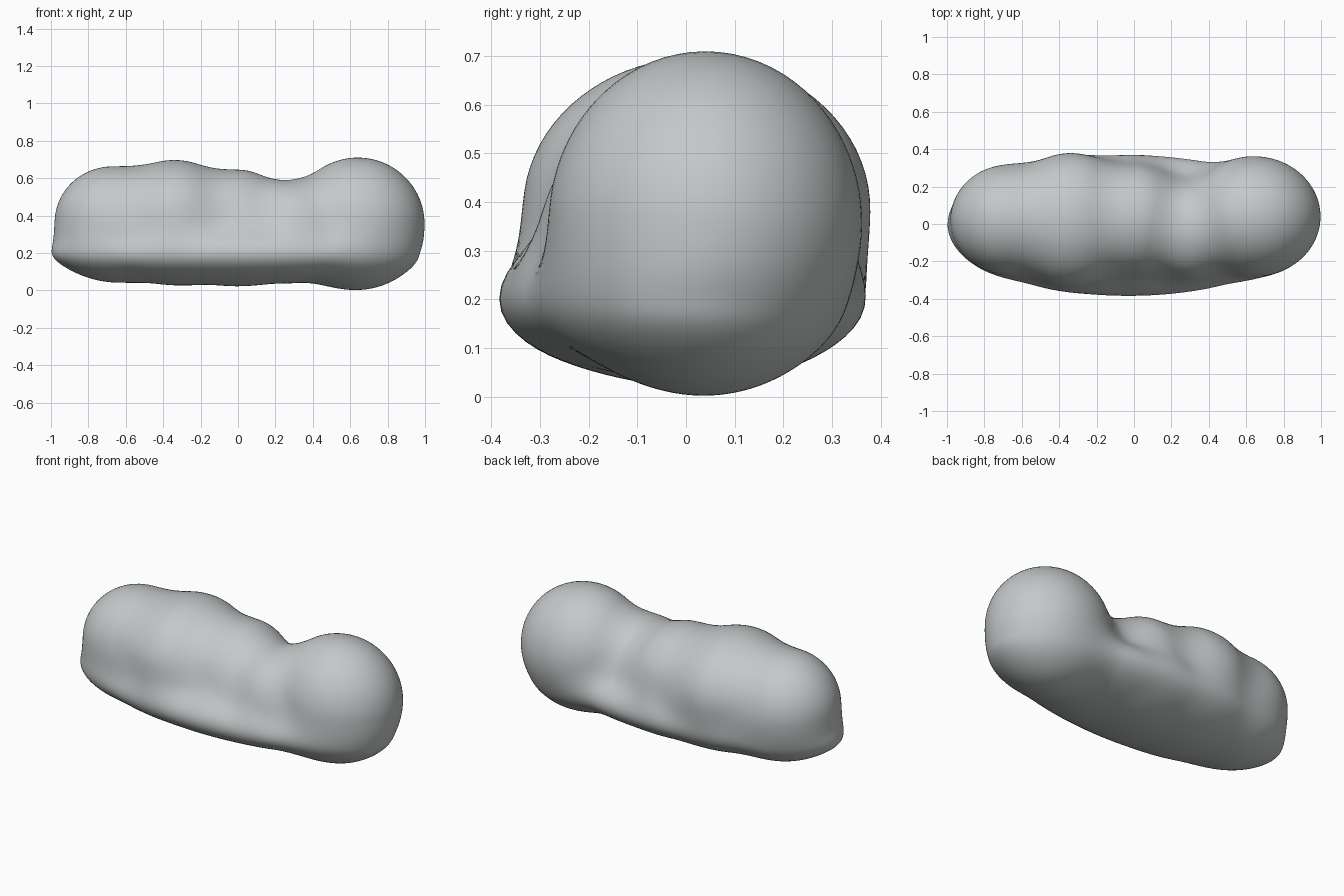
import bpy
import bmesh
import math
from mathutils import Vector

cube = bpy.data.objects.get("Cube")
if cube:
    bpy.data.objects.remove(cube, do_unlink=True)

# Round lumps sitting in a row: centre and radii
LUMPS = [
    (Vector((0.64, 0.04, 0.358)), Vector((0.357, 0.322, 0.352))),
    (Vector((0.30, -0.04, 0.35)), Vector((0.24, 0.25, 0.238))),
    (Vector((0.0, 0.025, 0.36)), Vector((0.28, 0.296, 0.285))),
    (Vector((-0.34, 0.022, 0.385)), Vector((0.345, 0.357, 0.312))),
    (Vector((-0.67, 0.024, 0.365)), Vector((0.31, 0.292, 0.298))),
]
# Shallow oval tray that carries the lumps, flatter below than above
TRAY = Vector((-0.03, -0.008, 0.2))
TRAY_LOWER = Vector((0.958, 0.376, 0.168))
TRAY_UPPER = Vector((0.958, 0.376, 0.19))
BLEND = 0.11
AXIS_END = 0.66


def blend(a, b):
    """Smooth union of two distances."""
    h = max(BLEND - abs(a - b), 0) / BLEND
    return min(a, b) - h * h * BLEND / 4


def ellipsoid_distance(p, centre, radii):
    q = p - centre
    u = Vector((q.x / radii.x, q.y / radii.y, q.z / radii.z))
    g = Vector((u.x / radii.x, u.y / radii.y, u.z / radii.z))
    return u.length * (u.length - 1) / max(g.length, 1e-6)


def body_distance(p):
    d = ellipsoid_distance(p, TRAY, TRAY_UPPER if p.z > TRAY.z else TRAY_LOWER)
    for centre, radii in LUMPS:
        d = blend(d, ellipsoid_distance(p, centre, radii))
    return d


def surface_point(origin, direction):
    """Find where a ray from the inner axis leaves the body."""
    near, far = 0.0, 0.7
    for _ in range(14):
        mid = (near + far) / 2
        if body_distance(origin + direction * mid) < 0:
            near = mid
        else:
            far = mid
    return origin + direction * near


# Body: a sphere stretched into a capsule, then fitted to the blended shape
bm = bmesh.new()
bmesh.ops.create_uvsphere(bm, u_segments=96, v_segments=140, radius=1)
for v in bm.verts:
    n = v.co.normalized()
    s = math.asin(max(-1, min(1, n.z))) / (math.pi / 2)
    around = math.atan2(n.y, n.x)
    side = math.copysign(1, s)
    tilt = max(0, abs(s) - 0.6) / 0.4 * math.pi / 2
    along = side * min(1, abs(s) / 0.6) * AXIS_END
    ring = math.cos(tilt)
    direction = Vector((side * math.sin(tilt),
                        ring * math.cos(around), ring * math.sin(around)))
    v.co = surface_point(Vector((along, 0.01, 0.28)), direction)
bmesh.ops.recalc_face_normals(bm, faces=bm.faces)
for f in bm.faces:
    f.smooth = True

mesh = bpy.data.meshes.new("lumpy_body")
bm.to_mesh(mesh)
bm.free()
body = bpy.data.objects.new("lumpy_body", mesh)
bpy.context.collection.objects.link(body)

# Plain grey finish
grey = bpy.data.materials.new("light_grey")
grey.use_nodes = True
colour = (0.55, 0.58, 0.58, 1)
grey.diffuse_color = colour
grey.node_tree.nodes["Principled BSDF"].inputs["Base Color"].default_value = colour
mesh.materials.append(grey)
